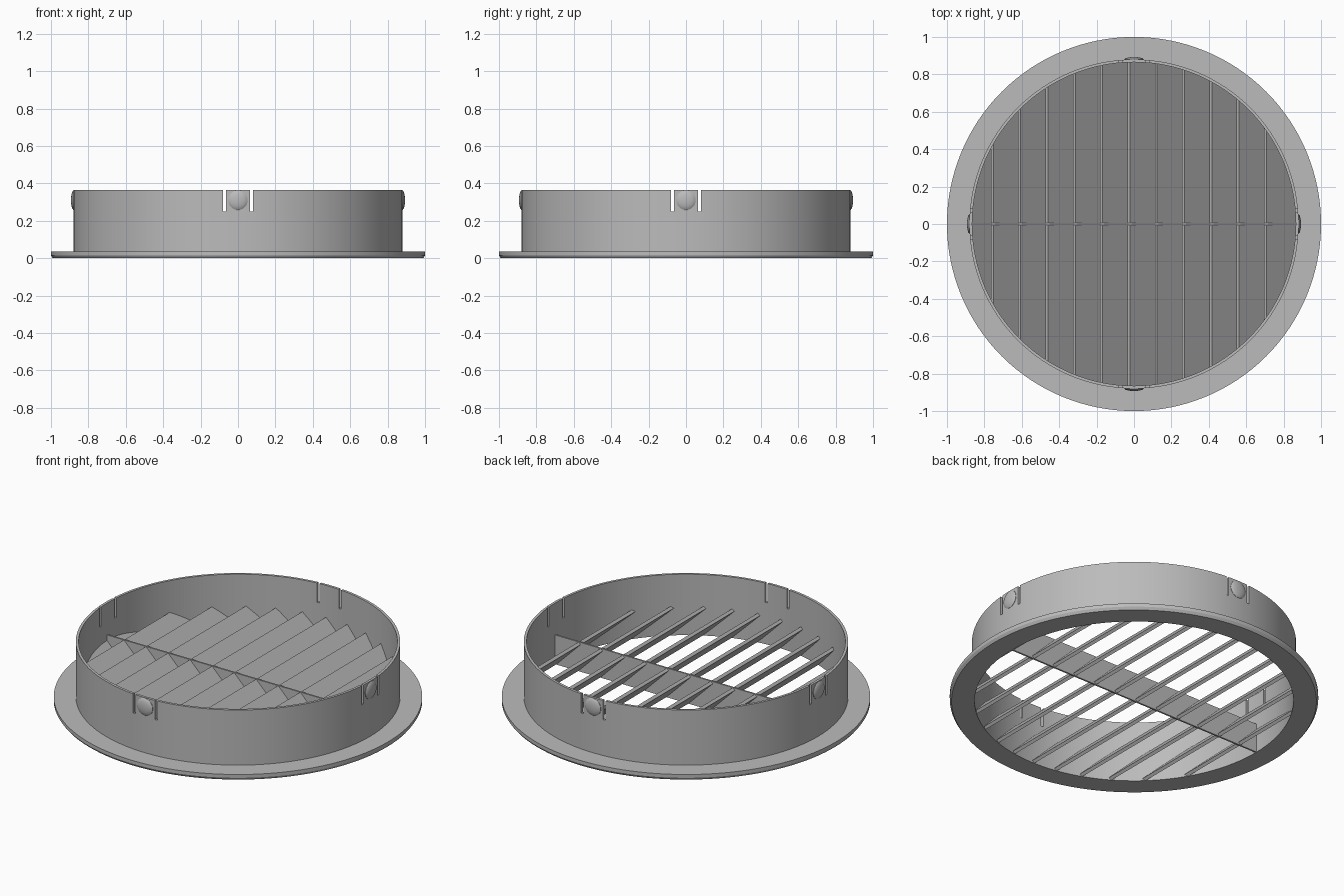
import bpy, bmesh, math
from mathutils import Matrix

if "Cube" in bpy.data.objects:
    bpy.data.objects.remove(bpy.data.objects["Cube"])

INNER, OUTER, HEIGHT = 0.865, 0.88, 0.365
LOUVRE_TOP = 0.175

grey = bpy.data.materials.new("grey plastic")
grey.use_nodes = True
COLOUR = (0.5, 0.5, 0.5, 1)
grey.diffuse_color = COLOUR
grey.node_tree.nodes["Principled BSDF"].inputs["Base Color"].default_value = COLOUR


def make(name, bm):
    """Turn a bmesh into a grey object."""
    bmesh.ops.remove_doubles(bm, verts=bm.verts, dist=1e-5)
    bmesh.ops.recalc_face_normals(bm, faces=bm.faces)
    mesh = bpy.data.meshes.new(name)
    bm.to_mesh(mesh)
    bm.free()
    mesh.materials.append(grey)
    ob = bpy.data.objects.new(name, mesh)
    bpy.context.collection.objects.link(ob)
    return ob


def smooth(ob):
    ob.data.shade_smooth()
    ob.data.set_sharp_from_angle(angle=math.radians(30))


def lathe(profile, steps):
    """Spin a list of (radius, height) points around z."""
    bm = bmesh.new()
    verts = [bm.verts.new((r, 0, z)) for r, z in profile]
    edges = [bm.edges.new(pair) for pair in zip(verts, verts[1:])]
    bmesh.ops.spin(bm, geom=verts + edges, axis=(0, 0, 1), cent=(0, 0, 0),
                   angle=2 * math.pi, steps=steps, use_merge=True)
    return bm


def box(bm, size, centre, turn=0.0):
    mat = (Matrix.Rotation(turn, 4, 'Z') @ Matrix.Translation(centre)
           @ Matrix.Diagonal((*size, 1)))
    bmesh.ops.create_cube(bm, size=1, matrix=mat)


def boolean(ob, cutter, operation):
    """Apply a boolean and throw the cutter away."""
    cutter.hide_render = True
    mod = ob.modifiers.new("cut", 'BOOLEAN')
    mod.object, mod.operation, mod.solver = cutter, operation, 'EXACT'
    deps = bpy.context.evaluated_depsgraph_get()
    result = bpy.data.meshes.new_from_object(ob.evaluated_get(deps))
    ob.modifiers.clear()
    ob.data = result
    bpy.data.objects.remove(cutter)


QUARTERS = [i * math.pi / 2 for i in range(4)]

# Collar with its wide flange
profile = [(INNER, 0), (0.99, 0), (1, 0.015), (1, 0.035), (OUTER, 0.035),
           (OUTER, HEIGHT), (INNER, HEIGHT), (INNER, 0)]
collar = make("flanged_collar", lathe(profile, 128))

# Slots either side of each spring tab
slots = bmesh.new()
for turn in QUARTERS:
    for side in (-1, 1):
        box(slots, (0.1, 0.016, 0.2), (0.87, side * 0.073, 0.35), turn)
boolean(collar, make("slot_cutter", slots), 'DIFFERENCE')
smooth(collar)

# Domed buttons on the spring tabs
dome = [(0.052, -0.007), (0.052, 0.004), (0.045, 0.009),
        (0.032, 0.013), (0.016, 0.0155), (0, 0.016)]
for i, turn in enumerate(QUARTERS):
    bm = lathe(dome, 32)
    bm.transform(Matrix.Rotation(turn, 4, 'Z') @ Matrix.Translation((0.877, 0, 0.31))
                 @ Matrix.Rotation(math.pi / 2, 4, 'Y'))
    smooth(make(f"clip_button_{i + 1}", bm))

# Slanted louvre slats, trimmed to the round opening
slats = bmesh.new()
THICK = 0.013
for i in range(12):
    x = -0.911 + 0.146 * i
    section = [(x, LOUVRE_TOP - THICK), (x + THICK, LOUVRE_TOP),
               (x + LOUVRE_TOP, THICK), (x + LOUVRE_TOP - THICK, 0)]
    face = slats.faces.new([slats.verts.new((px, -1, pz)) for px, pz in section])
    out = bmesh.ops.extrude_face_region(slats, geom=[face], use_keep_orig=True)
    for v in out["geom"]:
        if isinstance(v, bmesh.types.BMVert):
            v.co.y = 1
louvres = make("louvre_slats", slats)
trim = bmesh.new()
bmesh.ops.create_cone(trim, cap_ends=True, segments=128, radius1=0.87, radius2=0.87, depth=1)
boolean(louvres, make("round_trimmer", trim), 'INTERSECT')

# Thin bar crossing the slats
bar = bmesh.new()
box(bar, (1.74, 0.01, LOUVRE_TOP), (0, 0, LOUVRE_TOP / 2))
make("cross_bar", bar)
